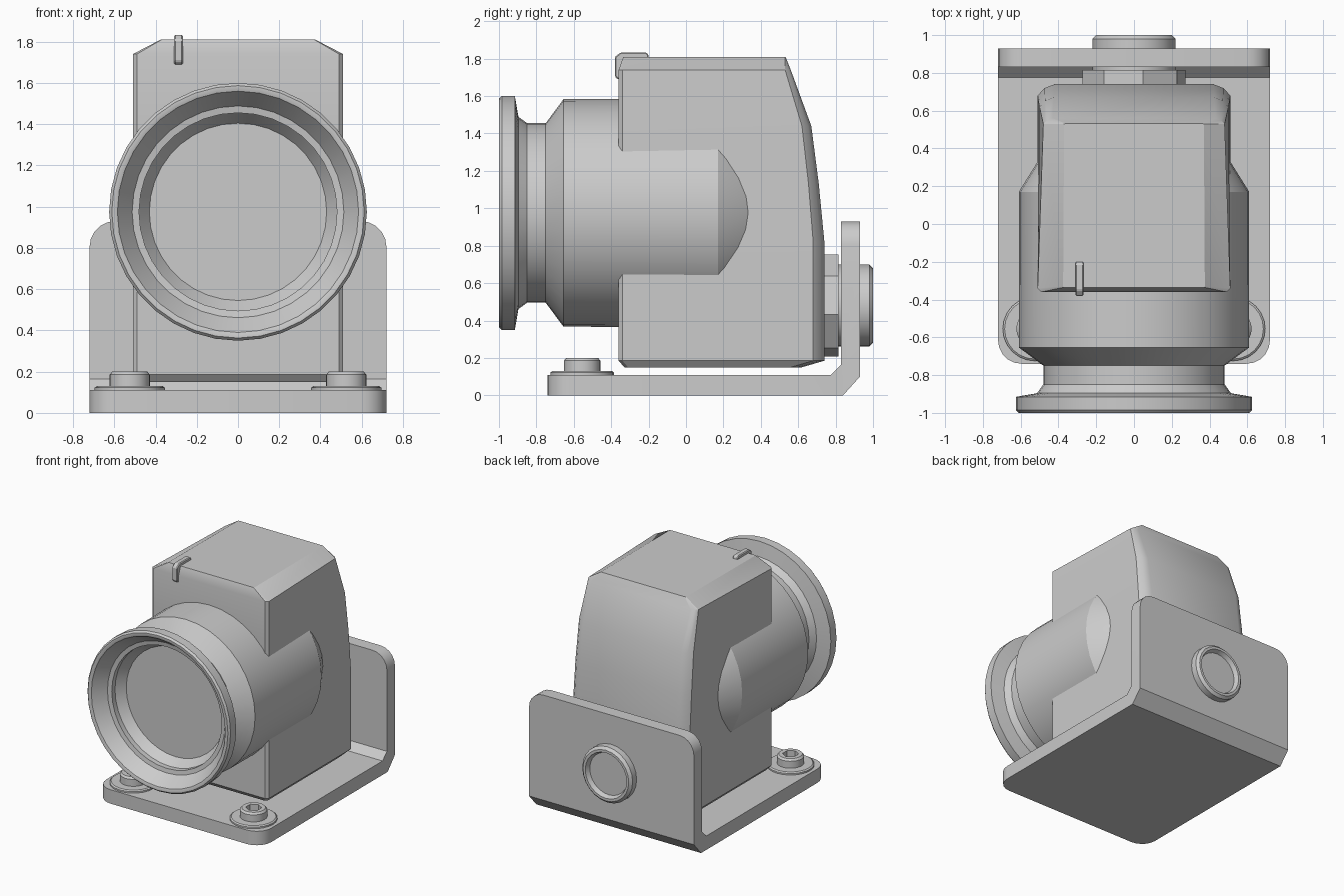
import bpy, bmesh
from math import pi, cos, sin, radians
from mathutils import Matrix

if "Cube" in bpy.data.objects:
    bpy.data.objects.remove(bpy.data.objects["Cube"])


def make(name, bm, smooth=None):
    bmesh.ops.recalc_face_normals(bm, faces=bm.faces[:])
    me = bpy.data.meshes.new(name)
    bm.to_mesh(me)
    bm.free()
    ob = bpy.data.objects.new(name, me)
    bpy.context.collection.objects.link(ob)
    if smooth:
        bpy.context.view_layer.objects.active = ob
        ob.select_set(True)
        bpy.ops.object.shade_smooth_by_angle(angle=radians(smooth))
        ob.select_set(False)
    return ob


def loft(bm, rings):
    """Skin equal-length rings of points and cap both ends."""
    vs = [[bm.verts.new(p) for p in r] for r in rings]
    n = len(vs[0])
    for a, b in zip(vs, vs[1:]):
        for i in range(n):
            j = (i + 1) % n
            bm.faces.new((a[i], a[j], b[j], b[i]))
    bm.faces.new(vs[0][::-1])
    bm.faces.new(vs[-1])


def lathe(name, profile, n, loc, axis='Z', start=0, smooth=30):
    """Profile of (radius, position[, True for hexagonal outline])."""
    rings = []
    for r, h, *hexed in profile:
        ring = []
        for i in range(n):
            a = start + 2 * pi * i / n
            k = cos(pi / 6) / cos((a + pi / 6) % (pi / 3) - pi / 6) if hexed else 1
            c, s = r * k * cos(a), r * k * sin(a)
            ring.append((c, s, h) if axis == 'Z' else (c, h, s))
        rings.append(ring)
    bm = bmesh.new()
    loft(bm, rings)
    bmesh.ops.translate(bm, verts=bm.verts[:], vec=loc)
    return make(name, bm, smooth)


def side_extrude(profile, x0, x1):
    """Extrude a (y, z) side profile across x."""
    bm = bmesh.new()
    loft(bm, [[(x, y, z) for y, z in profile] for x in (x0, x1)])
    return bm


# L-shaped mounting bracket with rounded free corners
bm = side_extrude([(-0.74, 0), (0.84, 0), (0.93, 0.1), (0.93, 0.93), (0.83, 0.93),
                   (0.83, 0.165), (0.775, 0.11), (-0.74, 0.11)], -0.72, 0.72)
corners = [e for e in bm.edges
           if abs(e.verts[0].co.x - e.verts[1].co.x) < 1e-4
           and (all(v.co.y < -0.7 for v in e.verts) or all(v.co.z > 0.9 for v in e.verts))]
bmesh.ops.bevel(bm, geom=corners, offset=0.125, segments=5, profile=0.5, affect='EDGES')
make("mounting_bracket", bm, 25)

# Housing: z, front y, front half width, front bevel, rear half width, rear y, rear bevel x/y
sections = [
    (0.150, -0.33, 0.48, 0.02, 0.48, 0.62, 0.09, 0.06),
    (0.185, -0.36, 0.51, 0.02, 0.51, 0.74, 0.09, 0.06),
    (0.82, -0.36, 0.51, 0.02, 0.51, 0.74, 0.09, 0.06),
    (1.13, -0.36, 0.51, 0.02, 0.507, 0.71, 0.085, 0.055),
    (1.44, -0.36, 0.51, 0.02, 0.50, 0.67, 0.075, 0.05),
    (1.74, -0.36, 0.51, 0.02, 0.48, 0.56, 0.05, 0.03),
    (1.81, -0.335, 0.375, 0.005, 0.37, 0.532, 0.01, 0.003),
]
rings = []
for z, yf, wf, f, wr, yb, cx, cy in sections:
    half = [(wf - f, yf), (wf, yf + f), (wr, yb - cy), (wr - cx * 0.4, yb - cy * 0.35), (wr - cx, yb)]
    rings.append([(x, y, z) for x, y in half] + [(-x, y, z) for x, y in reversed(half)])
bm = bmesh.new()
loft(bm, rings)
make("housing", bm, 28)

# Flared barrel with recessed front disc
lathe("barrel", [(0.43, -0.78), (0.585, -0.995), (0.60, -1.0), (0.612, -1.0), (0.625, -0.985),
                 (0.625, -0.915), (0.48, -0.89), (0.48, -0.75), (0.608, -0.655),
                 (0.61, 0.17), (0.51, 0.33), (0.45, 0.40)],
      36, (0, 0, 0.975), 'Y', smooth=25)

# Small bent tab on the top front edge
bm = side_extrude([(-0.365, 1.69), (-0.345, 1.69), (-0.345, 1.80), (-0.2, 1.80), (-0.2, 1.82),
                   (-0.212, 1.833), (-0.35, 1.833), (-0.38, 1.81), (-0.38, 1.705)], -0.31, -0.267)
bmesh.ops.bevel(bm, geom=bm.edges[:], offset=0.006, segments=1, affect='EDGES')
make("sight_tab", bm)

# Pivot nut, spacer and bolt cap behind the housing
lathe("pivot_nut", [(0.277, 0.73), (0.277, 0.815)], 8, (0, 0, 0.48), 'Y', radians(-10), None)
lathe("pivot_spacer", [(0.22, 0.81), (0.22, 0.84)], 24, (0, 0, 0.48), 'Y')
lathe("pivot_bolt_cap", [(0.22, 0.92), (0.22, 0.98), (0.20, 1.0), (0.18, 1.0), (0.165, 0.965)],
      24, (0, 0, 0.48), 'Y', smooth=25)

# Socket screws with washers on the base
for side, sx in (("left", -1), ("right", 1)):
    loc = (sx * 0.525, -0.555, 0)
    washer = lathe(side + "_washer", [(0.17, 0.10), (0.17, 0.122), (0.16, 0.13)], 24, loc)
    lathe(side + "_screw", [(0.098, 0.12), (0.098, 0.185), (0.085, 0.20),
                            (0.058, 0.20, True), (0.058, 0.145, True)], 24, loc, smooth=25)
